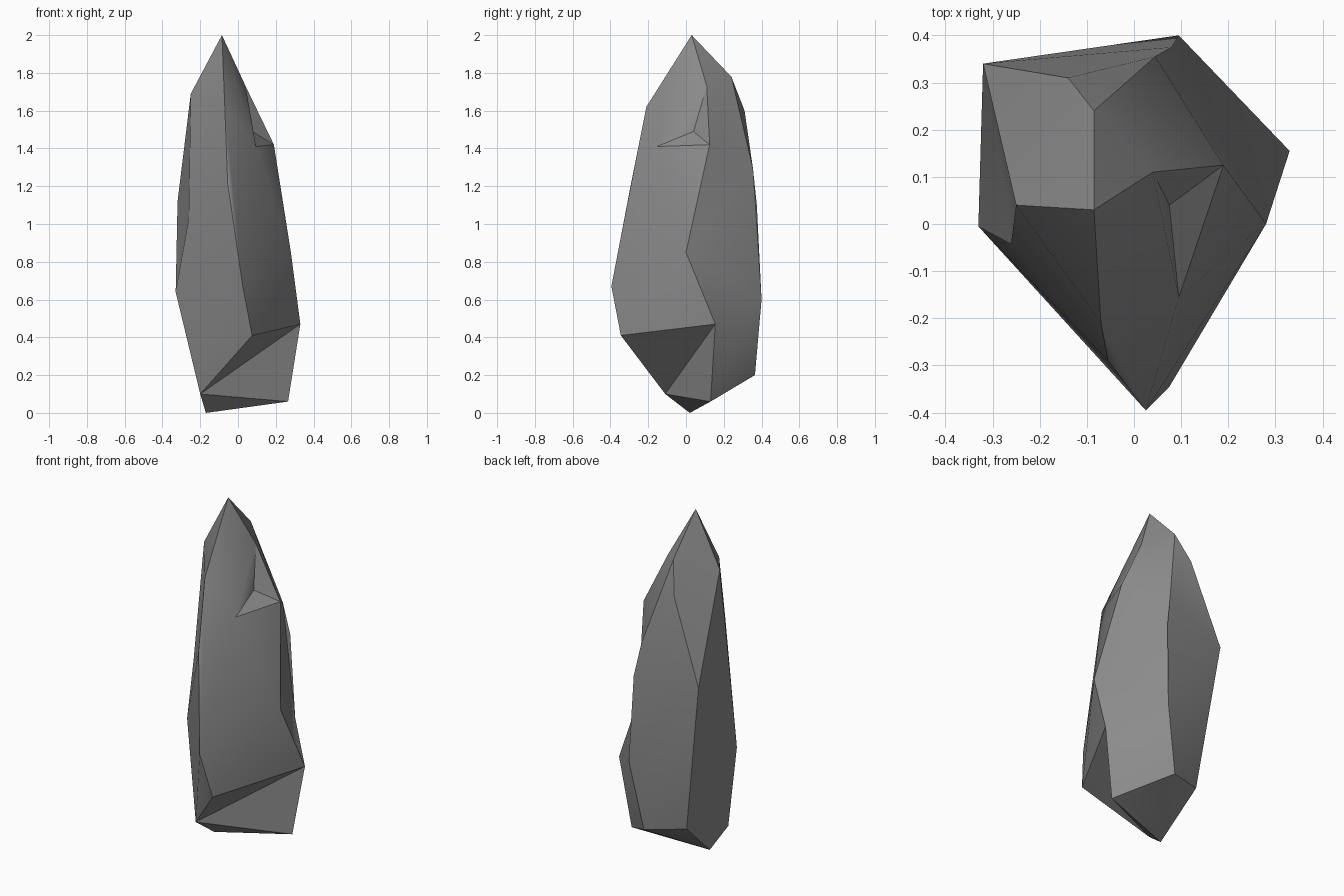
import bpy
import bmesh
import math

default_cube = bpy.data.objects.get("Cube")
if default_cube:
    bpy.data.objects.remove(default_cube, do_unlink=True)


def make_material(name, colour):
    material = bpy.data.materials.new(name)
    material.use_nodes = True
    material.diffuse_color = colour
    shader = material.node_tree.nodes["Principled BSDF"]
    shader.inputs["Base Color"].default_value = colour
    shader.inputs["Roughness"].default_value = 0.9
    return material


def faceted_block(name, corners):
    """Wrap a set of corners in a closed faceted skin."""
    bm = bmesh.new()
    for corner in corners:
        bm.verts.new(corner)
    hull = bmesh.ops.convex_hull(bm, input=bm.verts)
    spare = {g for g in hull["geom_interior"] + hull["geom_unused"]
             if isinstance(g, bmesh.types.BMVert)}
    bmesh.ops.delete(bm, geom=list(spare), context="VERTS")
    bmesh.ops.recalc_face_normals(bm, faces=bm.faces)
    mesh = bpy.data.meshes.new(name)
    bm.to_mesh(mesh)
    bm.free()
    block = bpy.data.objects.new(name, mesh)
    bpy.context.collection.objects.link(block)
    return block


def add_boolean(target, helper, operation):
    helper.hide_render = True
    modifier = target.modifiers.new(helper.name, "BOOLEAN")
    modifier.operation = operation
    modifier.solver = "EXACT"
    modifier.object = helper


# Named corners that the chips share with the main block
heel = (-0.2, -0.11, 0.1)
toe = (0.265, 0.13, 0.06)
front_jut = (0.075, -0.345, 0.41)
side_jut = (0.33, 0.155, 0.47)
left_jut = (-0.33, -0.005, 0.64)
back_jut = (0.095, 0.4, 0.6)
side_waist = (0.28, 0, 0.85)
back_ridge = (0.08, 0.375, 1.1)
back_shoulder = (0.045, 0.355, 1.29)
left_shoulder = (-0.32, 0.34, 1.12)
front_shoulder = (-0.055, -0.29, 1.22)
left_crown = (-0.25, 0.04, 1.69)
ledge_top = (0.04, 0.11, 1.73)
ledge_front = (0.095, -0.155, 1.41)
ledge_side = (0.19, 0.125, 1.42)
apex = (-0.085, 0.03, 2)

crown = [left_crown, (-0.07, -0.21, 1.62),
         (-0.14, 0.31, 1.6), (-0.085, 0.24, 1.78)]

# Main block and pointed peak
stone = faceted_block("standing_stone", crown + [
    (-0.17, 0.02, 0), (0.02, 0.365, 0.2), (-0.2, 0.28, 0.23),
    (0.025, -0.395, 0.67), heel, toe, front_jut, side_jut, left_jut, back_jut,
    side_waist, back_ridge, back_shoulder, left_shoulder, front_shoulder,
    ledge_top, ledge_front, ledge_side])
peak = faceted_block("peak", crown + [
    apex, ledge_top, ledge_front, left_shoulder, front_shoulder])
add_boolean(stone, peak, "UNION")

# Chips: beside the peak, under the front, down the side and the left
chips = {
    "ledge_cutter": [ledge_top, ledge_front, ledge_side,
                     (0.075, 0.04, 1.49), (0.2, 0, 1.6)],
    "undercut_cutter": [front_jut, side_jut, heel, toe, (0.3, -0.3, 0.1)],
    "side_cutter": [ledge_side, back_shoulder, back_ridge, back_jut,
                    side_jut, side_waist, (0.4, 0.4, 0.9)],
    "left_cutter": [left_crown, left_shoulder, left_jut,
                    (-0.26, -0.05, 1.03), (-0.27, 0.06, 1), (-0.5, 0, 1)],
}
helpers = [peak]
for name, corners in chips.items():
    cutter = faceted_block(name, corners)
    add_boolean(stone, cutter, "DIFFERENCE")
    helpers.append(cutter)

# Bake the pieces into one mesh and remove the helpers
depsgraph = bpy.context.evaluated_depsgraph_get()
baked = bpy.data.meshes.new_from_object(stone.evaluated_get(depsgraph))
stone.modifiers.clear()
stone.data = baked
for helper in helpers:
    bpy.data.objects.remove(helper, do_unlink=True)

# Merge nearly coplanar triangles into broad facets
bm = bmesh.new()
bm.from_mesh(baked)
bmesh.ops.remove_doubles(bm, verts=bm.verts, dist=0.002)
bmesh.ops.dissolve_limit(bm, angle_limit=math.radians(1),
                         verts=bm.verts, edges=bm.edges)
bm.to_mesh(baked)
bm.free()
baked.materials.clear()
baked.materials.append(make_material("stone grey", (0.26, 0.26, 0.26, 1)))

# Soften the shallow folds and keep the hard chips crisp
bpy.ops.object.select_all(action="DESELECT")
stone.select_set(True)
bpy.context.view_layer.objects.active = stone
bpy.ops.object.shade_smooth_by_angle(angle=math.radians(30))
